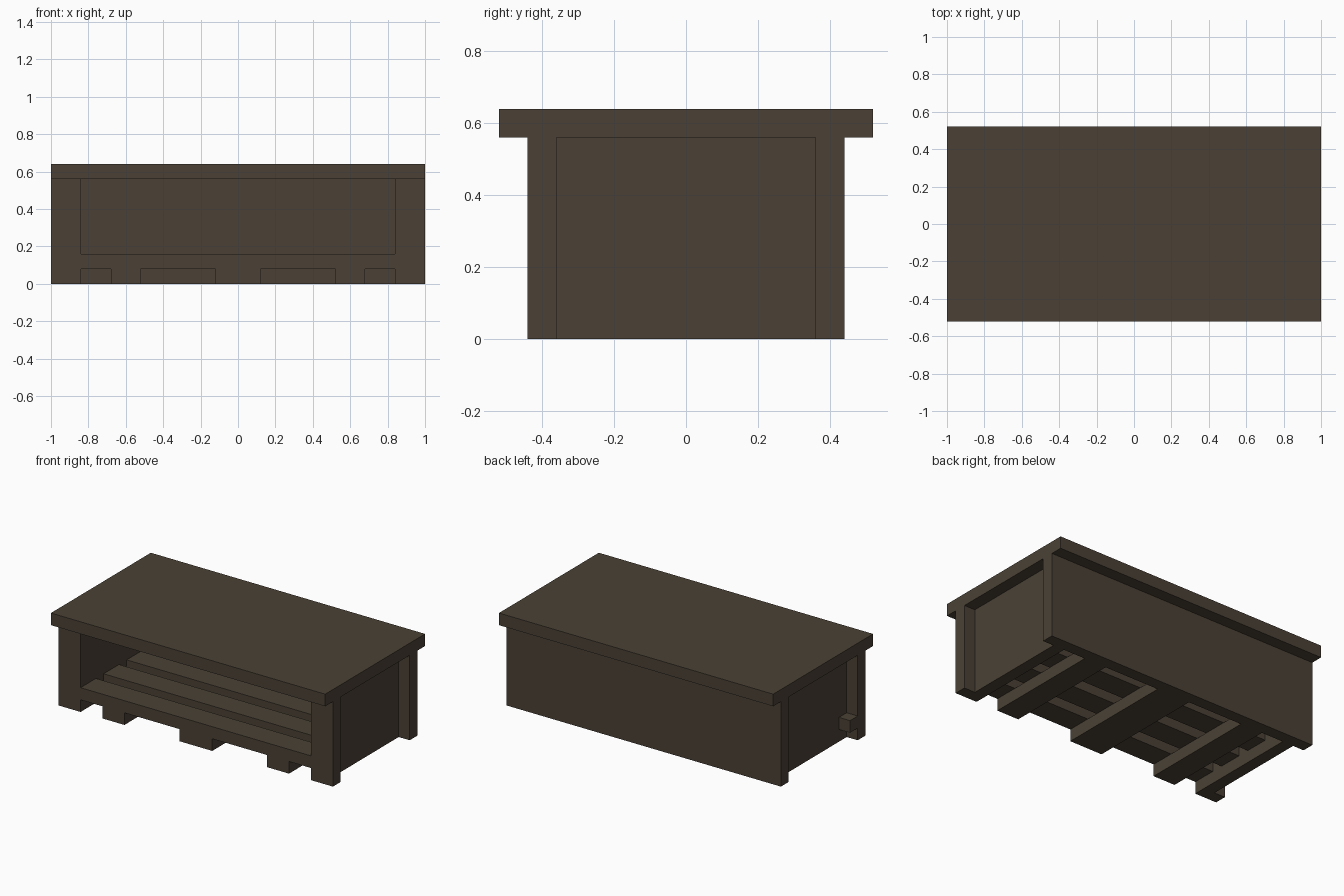
import bpy
import bmesh

cube = bpy.data.objects.get("Cube")
if cube:
    bpy.data.objects.remove(cube, do_unlink=True)

# Dark stained wood
wood = bpy.data.materials.new("dark wood")
wood.use_nodes = True
colour = (0.070, 0.053, 0.036, 1.0)
wood.diffuse_color = colour
bsdf = wood.node_tree.nodes["Principled BSDF"]
bsdf.inputs["Base Color"].default_value = colour
bsdf.inputs["Roughness"].default_value = 0.9


def box(name, x, y, z):
    """Add a box spanning the given (low, high) ranges."""
    bm = bmesh.new()
    bmesh.ops.create_cube(bm, size=1.0)
    for v in bm.verts:
        v.co = [r[0] if c < 0 else r[1] for c, r in zip(v.co, (x, y, z))]
    mesh = bpy.data.meshes.new(name)
    bm.to_mesh(mesh)
    bm.free()
    mesh.materials.append(wood)
    obj = bpy.data.objects.new(name, mesh)
    bpy.context.collection.objects.link(obj)
    return obj


# Top and full-width back
box("table_top", (-1, 1), (-0.52, 0.52), (0.56, 0.64))
box("back_panel", (-1, 1), (0.36, 0.44), (0, 0.56))

# Front posts and recessed side panels
for side, s in (("left", 1), ("right", -1)):
    box(f"{side}_front_post", sorted((0.84 * s, s)), (-0.44, -0.36), (0, 0.56))
    box(f"{side}_side_panel", sorted((0.84 * s, 0.92 * s)), (-0.36, 0.36), (0, 0.56))

# Floor runners from front to back
for name, x in (("right", (-0.68, -0.52)), ("middle", (-0.12, 0.12)), ("left", (0.52, 0.68))):
    box(f"{name}_runner", x, (-0.44, 0.36), (0, 0.08))

# Shelf slats; the front one pokes out past the right side panel
for i in range(4):
    y = -0.44 + 0.24 * i
    box(f"shelf_slat_{i + 1}", (-1 if i == 0 else -0.84, 0.84),
        (y, min(y + 0.16, 0.36)), (0.08, 0.16))
